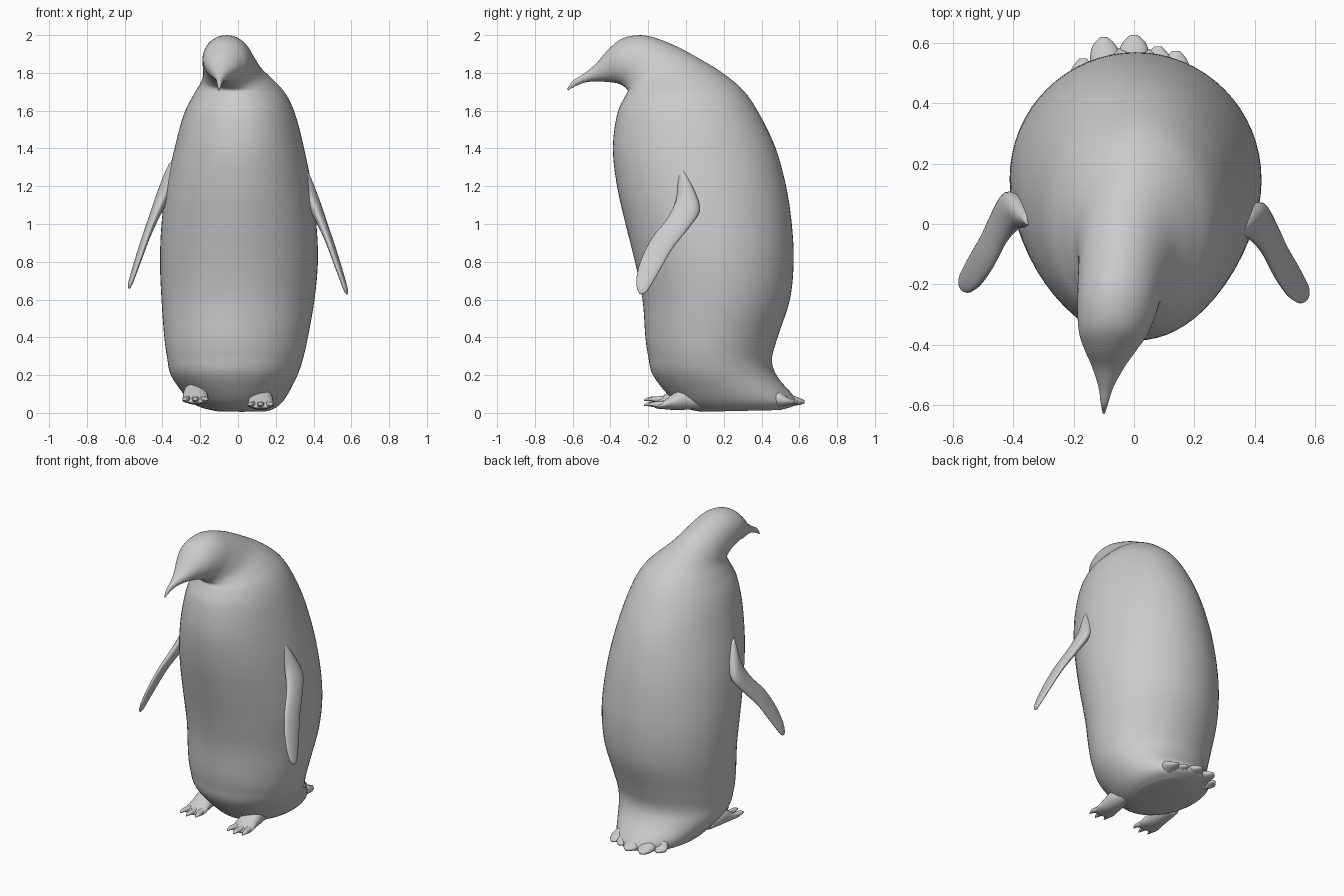
import bpy, bmesh, math
from mathutils import Vector

def spline(rows, steps):
    """Catmull-Rom interpolation through rows of numbers."""
    out = []
    n = len(rows)
    for i in range(n - 1):
        a, b, c, d = rows[max(i - 1, 0)], rows[i], rows[i + 1], rows[min(i + 2, n - 1)]
        for s in range(steps):
            t = s / steps
            out.append([0.5 * (2 * q + (r - p) * t + (2 * p - 5 * q + 4 * r - w) * t * t
                               + (3 * q - p - 3 * r + w) * t ** 3)
                        for p, q, r, w in zip(a, b, c, d)])
    out.append(list(rows[-1]))
    return out

def loft(name, rings, sides):
    """Skin elliptical rings given as (centre, half axis u, half axis v)."""
    bm = bmesh.new()
    loops = []
    for c, u, v in rings:
        loops.append([bm.verts.new(Vector(c) + Vector(u) * math.cos(k * math.tau / sides)
                                   + Vector(v) * math.sin(k * math.tau / sides))
                      for k in range(sides)])
    for lo, hi in zip(loops, loops[1:]):
        for k in range(sides):
            j = (k + 1) % sides
            bm.faces.new((lo[k], lo[j], hi[j], hi[k]))
    bm.faces.new(loops[0])
    bm.faces.new(loops[-1])
    bmesh.ops.recalc_face_normals(bm, faces=bm.faces)
    for f in bm.faces:
        f.smooth = True
    me = bpy.data.meshes.new(name)
    bm.to_mesh(me)
    bm.free()
    ob = bpy.data.objects.new(name, me)
    bpy.context.collection.objects.link(ob)
    return ob

# Body, neck, head and beak: front y, z, back y, z, centre x, half width
profile = [
    (0.08, 0.006, 0.50, 0.015, 0.02, 0.14),
    (0.00, 0.025, 0.585, 0.045, 0.0, 0.21),
    (-0.08, 0.08, 0.57, 0.09, -0.01, 0.265),
    (-0.175, 0.20, 0.485, 0.19, -0.02, 0.333),
    (-0.20, 0.30, 0.455, 0.28, -0.015, 0.36),
    (-0.215, 0.40, 0.485, 0.40, -0.01, 0.38),
    (-0.23, 0.60, 0.55, 0.60, 0.0, 0.405),
    (-0.27, 0.80, 0.57, 0.80, 0.005, 0.418),
    (-0.32, 1.00, 0.56, 1.00, 0.005, 0.41),
    (-0.365, 1.20, 0.53, 1.20, 0.005, 0.385),
    (-0.387, 1.40, 0.475, 1.40, 0.007, 0.343),
    (-0.365, 1.58, 0.395, 1.57, 0.008, 0.297),
    (-0.325, 1.67, 0.31, 1.70, 0.01, 0.245),
    (-0.308, 1.705, 0.20, 1.795, 0.0, 0.195),
    (-0.325, 1.725, 0.08, 1.87, -0.025, 0.16),
    (-0.35, 1.74, -0.06, 1.945, -0.045, 0.142),
    (-0.375, 1.747, -0.21, 1.997, -0.058, 0.130),
    (-0.395, 1.75, -0.33, 1.985, -0.068, 0.114),
    (-0.42, 1.752, -0.41, 1.925, -0.077, 0.088),
    (-0.465, 1.755, -0.48, 1.845, -0.085, 0.055),
    (-0.53, 1.75, -0.55, 1.79, -0.093, 0.025),
    (-0.585, 1.73, -0.60, 1.757, -0.098, 0.013),
    (-0.625, 1.707, -0.63, 1.713, -0.1, 0.004),
]
loft("body_and_head", [((cx, (yf + yb) / 2, (zf + zb) / 2), (rx, 0, 0),
                        (0, (yb - yf) / 2, (zb - zf) / 2))
                       for yf, zf, yb, zb, cx, rx in spline(profile, 5)], 64)

# Flippers: centre x, y, z, half chord, half thickness
flipper = [
    (0.335, -0.02, 1.28, 0.025, 0.03),
    (0.365, 0.00, 1.20, 0.055, 0.035),
    (0.405, 0.01, 1.10, 0.072, 0.032),
    (0.447, -0.045, 1.00, 0.065, 0.024),
    (0.487, -0.125, 0.90, 0.064, 0.019),
    (0.525, -0.185, 0.79, 0.060, 0.016),
    (0.555, -0.222, 0.70, 0.046, 0.013),
    (0.571, -0.236, 0.65, 0.028, 0.010),
    (0.576, -0.242, 0.63, 0.006, 0.004),
]
for name, side, dy, dz in (("right_flipper", 1, 0.0, 0.0), ("left_flipper", -1, 0.035, 0.03)):
    loft(name, [((side * x, y + dy, z + dz), (side * 0.25 * c, 0.86 * c, -0.42 * c),
                 (side * t, -0.1 * t, 0.35 * t))
                for x, y, z, c, t in spline(flipper, 4)], 24)

# Feet with three clawed toes each: y, z, half width, half height
foot = [
    (0.10, 0.06, 0.04, 0.035),
    (0.00, 0.075, 0.062, 0.058),
    (-0.07, 0.058, 0.066, 0.042),
    (-0.12, 0.042, 0.070, 0.022),
    (-0.155, 0.035, 0.062, 0.012),
    (-0.165, 0.033, 0.045, 0.004),
]
for label, fx, lift in (("left", -0.225, 0.027), ("right", 0.12, 0.0)):
    loft(label + "_foot", [((fx, y, z + lift), (w, 0, 0), (0, 0, h))
                           for y, z, w, h in spline(foot, 4)], 24)
    for i, off in enumerate((-1, 0, 1)):
        reach = -0.222 if off == 0 else -0.205
        toe = [(fx + off * 0.040, -0.09, 0.048 + lift, 0.020, 0.018),
               (fx + off * 0.048, -0.15, 0.044 + lift, 0.019, 0.016),
               (fx + off * 0.054, reach + 0.025, 0.046 + lift, 0.014, 0.011),
               (fx + off * 0.056, reach, 0.040 + lift, 0.003, 0.003)]
        loft(f"{label}_toe_{i + 1}", [((x, y, z), (w, 0, 0), (0, 0, h))
                                      for x, y, z, w, h in spline(toe, 4)], 12)

# Fan of short tail feathers
for i, (tx, ty) in enumerate(((-0.17, 0.55), (-0.10, 0.62), (0.0, 0.628),
                              (0.08, 0.59), (0.14, 0.575))):
    feather = [(tx * 0.6, 0.36, 0.085, 0.06, 0.05),
               (tx * 0.85, 0.48, 0.075, 0.06, 0.045),
               (tx * 0.97, ty - 0.04, 0.062, 0.045, 0.022),
               (tx, ty, 0.058, 0.012, 0.008)]
    loft(f"tail_feather_{i + 1}", [((x, y, z), (w, 0, 0), (0, 0, h))
                                   for x, y, z, w, h in spline(feather, 4)], 16)
